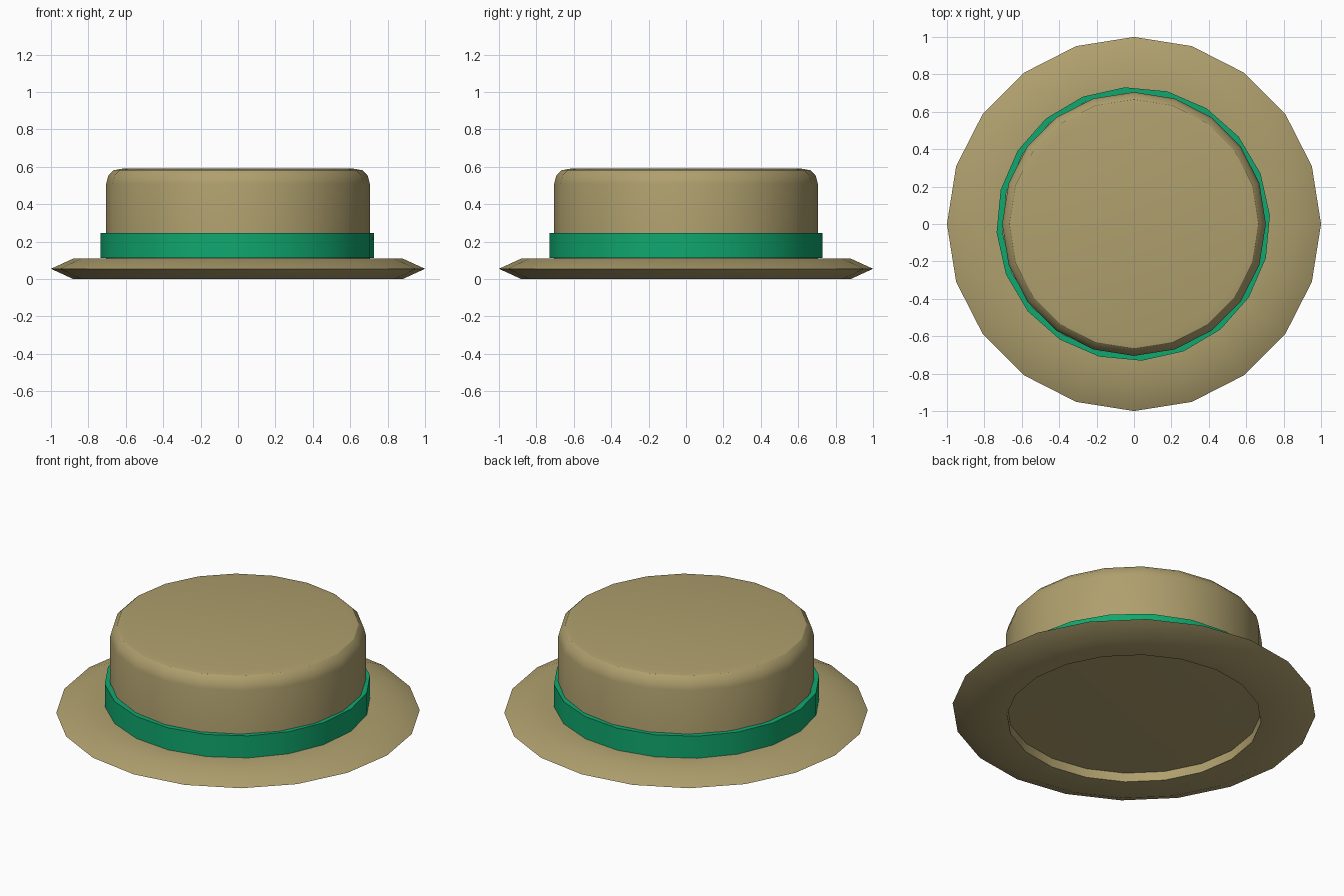
import bpy
import bmesh
from math import sin, cos, pi, radians

if "Cube" in bpy.data.objects:
    bpy.data.objects.remove(bpy.data.objects["Cube"])

SIDES = 20


def material(name, rgb):
    m = bpy.data.materials.new(name)
    m.diffuse_color = (*rgb, 1.0)
    m.use_nodes = True
    m.node_tree.nodes["Principled BSDF"].inputs["Base Color"].default_value = m.diffuse_color
    return m


def lathe(name, profile, mat, turn=0.0, closed=False, offset=(0, 0, 0)):
    """Revolve (radius, height) points around z; radius 0 becomes a pole."""
    bm = bmesh.new()
    rings = []
    for r, z in profile:
        if r == 0:
            rings.append([bm.verts.new((0, 0, z))] * SIDES)
        else:
            rings.append([bm.verts.new((r * cos(turn + 2 * pi * i / SIDES),
                                        r * sin(turn + 2 * pi * i / SIDES), z))
                          for i in range(SIDES)])
    pairs = list(zip(rings, rings[1:]))
    if closed:
        pairs.append((rings[-1], rings[0]))
    for a, b in pairs:
        for i in range(SIDES):
            j = (i + 1) % SIDES
            corners = list(dict.fromkeys((a[i], a[j], b[j], b[i])))
            bm.faces.new(corners)
    bmesh.ops.recalc_face_normals(bm, faces=bm.faces)
    mesh = bpy.data.meshes.new(name)
    bm.to_mesh(mesh)
    bm.free()
    mesh.materials.append(mat)
    ob = bpy.data.objects.new(name, mesh)
    ob.location = offset
    bpy.context.collection.objects.link(ob)
    bpy.ops.object.select_all(action='DESELECT')
    ob.select_set(True)
    bpy.context.view_layer.objects.active = ob
    bpy.ops.object.shade_smooth_by_angle(angle=radians(32))
    return ob


straw = material("straw", (0.43, 0.35, 0.155))
green = material("green", (0.005, 0.39, 0.156))

# Brim and crown in one shell, with a shallow closed recess underneath
lathe("hat_body", [
    (0, 0.03), (0.53, 0.05), (0.70, 0.055),        # recess ceiling
    (0.70, 0), (0.88, 0), (1.0, 0.055), (0.88, 0.11),  # brim
    (0.705, 0.11), (0.705, 0.51), (0.693, 0.555),  # crown wall
    (0.665, 0.582), (0.62, 0.59), (0, 0.59),       # rounded crown top
], straw)

# Ribbon band around the crown, turned slightly against it
lathe("ribbon_band", [
    (0.70, 0.112), (0.732, 0.112), (0.732, 0.246), (0.70, 0.246),
], green, turn=radians(3.6), closed=True, offset=(-0.004, 0, 0))
